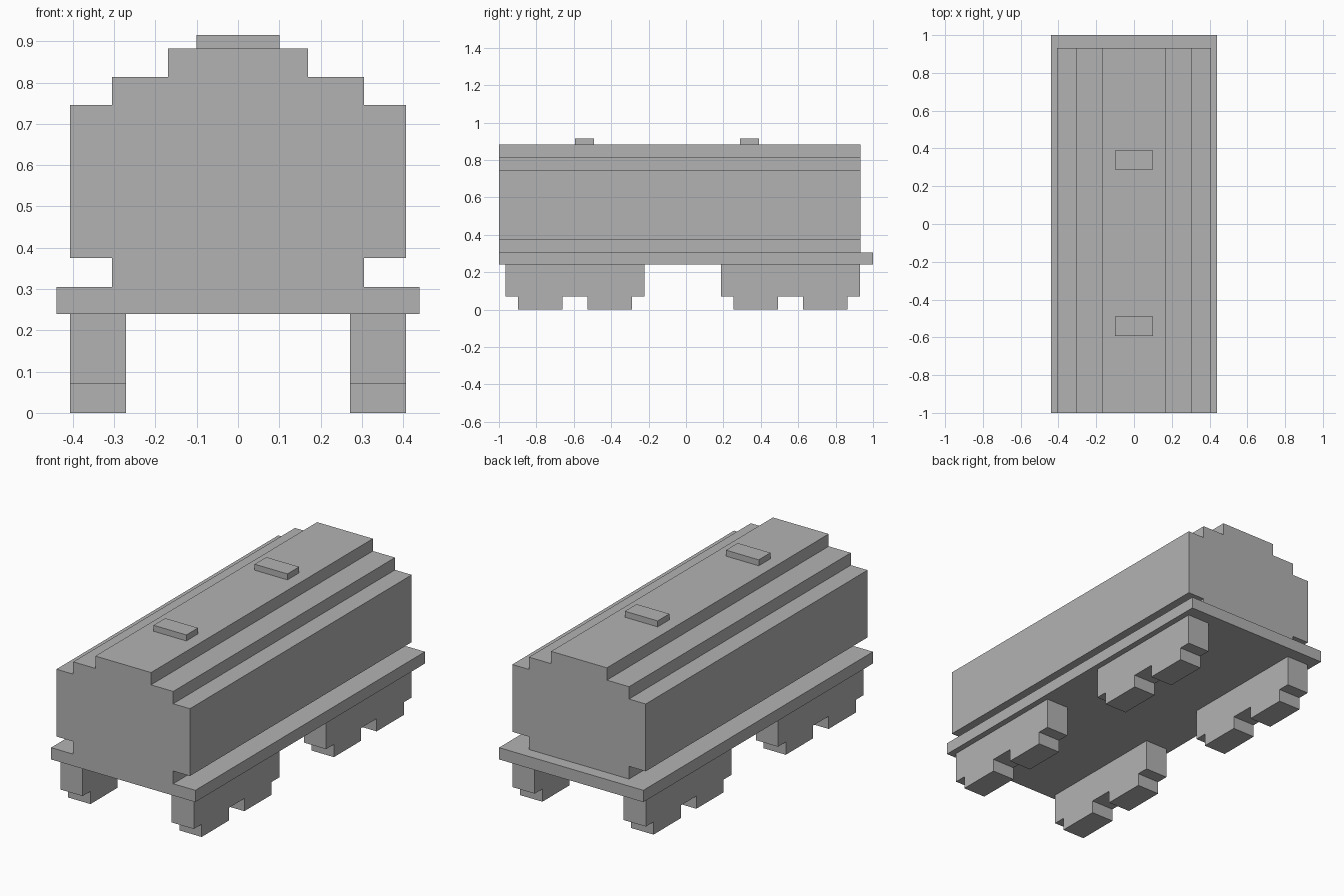
import bpy, bmesh
from mathutils import Vector

cube = bpy.data.objects.get("Cube")
if cube:
    bpy.data.objects.remove(cube, do_unlink=True)

grey = bpy.data.materials.new("plain grey")
grey.use_nodes = True
COLOUR = (0.45, 0.45, 0.45, 1)
grey.diffuse_color = COLOUR
grey.node_tree.nodes["Principled BSDF"].inputs["Base Color"].default_value = COLOUR


def extrude_outline(name, points, offset):
    """Make a solid by extruding a closed outline along an offset."""
    bm = bmesh.new()
    face = bm.faces.new([bm.verts.new(p) for p in points])
    result = bmesh.ops.extrude_face_region(bm, geom=[face], use_keep_orig=True)
    top = [v for v in result["geom"] if isinstance(v, bmesh.types.BMVert)]
    bmesh.ops.translate(bm, verts=top, vec=Vector(offset))
    bmesh.ops.recalc_face_normals(bm, faces=bm.faces)
    mesh = bpy.data.meshes.new(name)
    bm.to_mesh(mesh)
    bm.free()
    mesh.materials.append(grey)
    obj = bpy.data.objects.new(name, mesh)
    bpy.context.collection.objects.link(obj)
    return obj


def box(name, x0, x1, y0, y1, z0, z1):
    outline = [(x0, y0, z0), (x1, y0, z0), (x1, y1, z0), (x0, y1, z0)]
    return extrude_outline(name, outline, (0, 0, z1 - z0))


# Deck plate under the whole wagon
box("deck", -0.44, 0.44, -1, 1, 0.24, 0.305)

# Body with a narrow foot and a stepped roof
half = [(0.305, 0.305), (0.305, 0.375), (0.407, 0.375), (0.407, 0.746),
        (0.305, 0.746), (0.305, 0.814), (0.17, 0.814), (0.17, 0.882)]
outline = half + [(-x, z) for x, z in reversed(half)]
extrude_outline("body", [(x, -1, z) for x, z in outline], (0, 1.932, 0))

# Roof hatches
for name, y in (("front_hatch", -0.593), ("back_hatch", 0.288)):
    box(name, -0.1, 0.1, y, y + 0.102, 0.882, 0.915)

# Wheel trucks: a frame with two square wheels, on both sides at each end
truck = [(0, 0.24), (0, 0.07), (0.068, 0.07), (0.068, 0), (0.305, 0),
         (0.305, 0.07), (0.44, 0.07), (0.44, 0), (0.678, 0),
         (0.678, 0.07), (0.745, 0.07), (0.745, 0.24)]
for end, start in (("front", -0.966), ("back", 0.186)):
    for side, x in (("left", 0.271), ("right", -0.407)):
        extrude_outline(f"{end}_{side}_truck",
                        [(x, start + y, z) for y, z in truck], (0.136, 0, 0))
